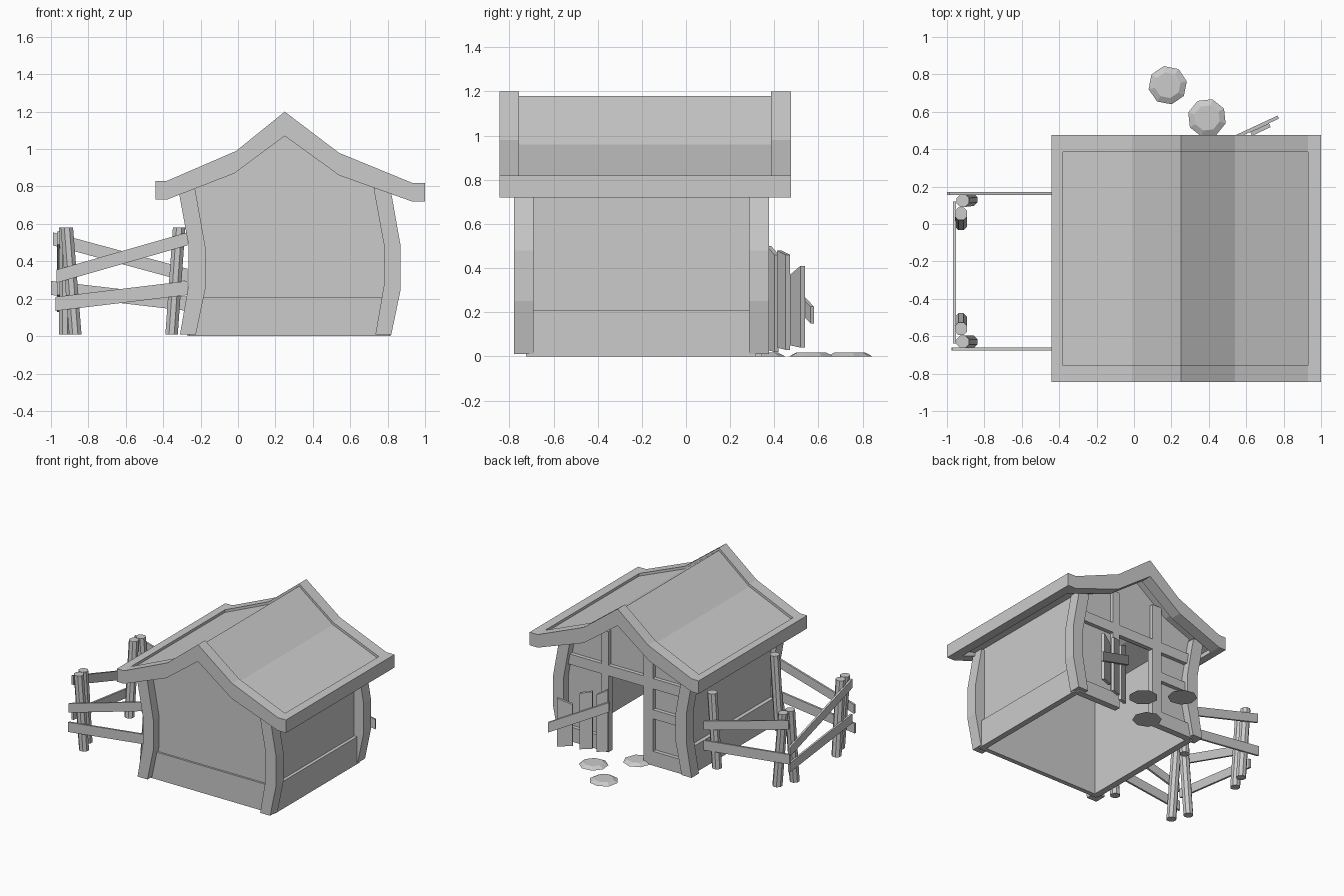
import bpy, bmesh, math
from mathutils import Vector

if "Cube" in bpy.data.objects:
    bpy.data.objects.remove(bpy.data.objects["Cube"])

Z = Vector((0, 0, 1))


def prism(name, pts, c0, c1, origin=(0, 0, 0), u=(1, 0)):
    """Extrude an outline (along u, up z) from c0 to c1 along the horizontal normal."""
    U = Vector((u[0], u[1], 0)).normalized()
    W = Z.cross(U)
    o = Vector(origin)
    bm = bmesh.new()
    rings = [[bm.verts.new(o + U * a + Z * b + W * c) for a, b in pts] for c in (c0, c1)]
    n = len(pts)
    bm.faces.new(rings[0])
    bm.faces.new(rings[1][::-1])
    for i in range(n):
        j = (i + 1) % n
        bm.faces.new((rings[0][j], rings[0][i], rings[1][i], rings[1][j]))
    return finish(name, bm)


def finish(name, bm):
    bmesh.ops.recalc_face_normals(bm, faces=bm.faces)
    me = bpy.data.meshes.new(name)
    bm.to_mesh(me)
    bm.free()
    ob = bpy.data.objects.new(name, me)
    bpy.context.collection.objects.link(ob)
    return ob


def rect(a0, a1, b0, b1):
    return [(a0, b0), (a1, b0), (a1, b1), (a0, b1)]


def board(a0, b0, a1, b1, h):
    """Outline of a sloping rail; b is the lower edge, h the height."""
    return [(a0, b0), (a1, b1), (a1, b1 + h), (a0, b0 + h)]


def frustum(name, base, top, r0, r1, n, spin=0.0):
    bm = bmesh.new()
    rings = []
    for c, r in ((base, r0), (top, r1)):
        rings.append([bm.verts.new((c[0] + r * math.cos(spin + math.tau * i / n),
                                    c[1] + r * math.sin(spin + math.tau * i / n), c[2]))
                      for i in range(n)])
    bm.faces.new(rings[0])
    bm.faces.new(rings[1])
    for i in range(n):
        j = (i + 1) % n
        bm.faces.new((rings[0][i], rings[0][j], rings[1][j], rings[1][i]))
    return finish(name, bm)


# Roof: raised gable trims, eave trims and a thinner sunken panel
upper = [(-.38, .83), (-.01, .99), (.25, 1.2), (.54, .98), (.93, .82)]
lower = [(-.38, .73), (-.02, .87), (.25, 1.07), (.54, .86), (.93, .72)]
trim = [(-.44, .83)] + upper + [(1, .82), (1, .72)] + lower[::-1] + [(-.44, .73)]
prism("roof_trim_front", trim, -.845, -.757)
prism("roof_trim_back", trim, .385, .475)
prism("eave_trim_left", rect(-.44, -.38, .73, .83), -.757, .385)
prism("eave_trim_right", rect(.93, 1, .72, .82), -.757, .385)
panel = [(x, z - .02) for x, z in upper] + [(x, z + .03) for x, z in lower[::-1]]
prism("roof_panel", panel, -.757, .385)

# Gable walls, the back one with a doorway
gable = [(.77, .81), (.54, .90), (.25, 1.11), (-.02, .91), (-.22, .83)]
prism("front_wall", [(-.22, 0), (.77, 0)] + gable, -.71, -.69)
prism("back_wall", [(-.22, 0), (.12, 0), (.12, .6), (.42, .6), (.42, 0), (.77, 0)] + gable,
      .295, .315)

# Side walls
prism("left_wall", rect(-.24, -.22, 0, .82), -.71, .315)
prism("right_wall", rect(.77, .79, 0, .80), -.71, .315)

# Base boards with a small ledge
prism("base_board_front", rect(-.26, .81, 0, .21), -.725, -.69)
prism("base_board_left", rect(-.27, -.22, 0, .21), -.71, .315)
prism("base_board_right", rect(.77, .815, 0, .21), -.71, .315)

# Bent corner posts, all leaning the same way
post = [(0, .01), (.085, .01), (.135, .25), (.135, .48), (.08, .79),
        (-.01, .79), (.045, .49), (.045, .27)]
for side, x in (("left", -.31), ("right", .735)):
    for end, y in (("front", -.78), ("back", .285)):
        prism(f"corner_post_{end}_{side}", post, y, y + .09, (x, 0, 0))

# Timber framing on the back wall
frame = {
    "door_jamb_left": rect(.42, .48, 0, .93),
    "door_jamb_right": rect(.04, .12, 0, .95),
    "cross_beam": rect(-.22, .77, .59, .67),
    "low_cross_beam": rect(-.22, .04, .36, .43),
    "sill_right": rect(-.24, .04, 0, .11),
    "sill_left": rect(.48, .79, 0, .11),
}
for name, pts in frame.items():
    prism("back_" + name, pts, .31, .345)

# Broken plank door, swung open
hinge, swing = (.40, .375, 0), (.9, .42)
planks = [[(.0, .03), (.08, .02), (.08, .46), (.0, .50)],
          [(.11, .04), (.2, .03), (.2, .46), (.11, .48)],
          [(.25, .05), (.36, .04), (.36, .41), (.25, .37)]]
for i, pts in enumerate(planks):
    prism(f"door_plank_{i + 1}", pts, -.01, .012, hinge, swing)
prism("door_brace", board(-.01, .34, .42, .15, .075), .012, .03, hinge, swing)

# Fence posts: base centre and top centre
fence = [((-.87, .13), (-.915, .125)), ((-.925, 0), (-.925, .055)),
         ((-.925, -.51), (-.925, -.56)), ((-.87, -.63), (-.915, -.63)),
         ((-.355, .13), (-.315, .13)), ((-.355, -.63), (-.315, -.63))]
for i, (b, t) in enumerate(fence):
    frustum(f"fence_post_{i + 1}", (*b, .01), (*t, .58), .036, .036, 8, math.pi / 8)

# Fence rails
prism("rail_front_upper", board(-.97, .285, -.27, .485, .07), -.675, -.66)
prism("rail_front_lower", board(-.975, .135, -.27, .22, .075), -.675, -.66)
prism("rail_back_upper", board(-.99, .485, -.27, .29, .07), .155, .17)
prism("rail_back_lower", board(-1, .22, -.27, .135, .075), .155, .17)
prism("rail_side_upper", board(-.64, .49, .12, .25, .07), .953, .968, u=(0, 1))
prism("rail_side_lower", board(-.64, .22, .12, .13, .07), .953, .968, u=(0, 1))

# Stepping stones
for i, (x, y) in enumerate([(.18, .742), (.39, .567), (.17, .345)]):
    frustum(f"stepping_stone_{i + 1}", (x, y, 0), (x, y, .018), .104, .07, 8, .2 + i * .3)
